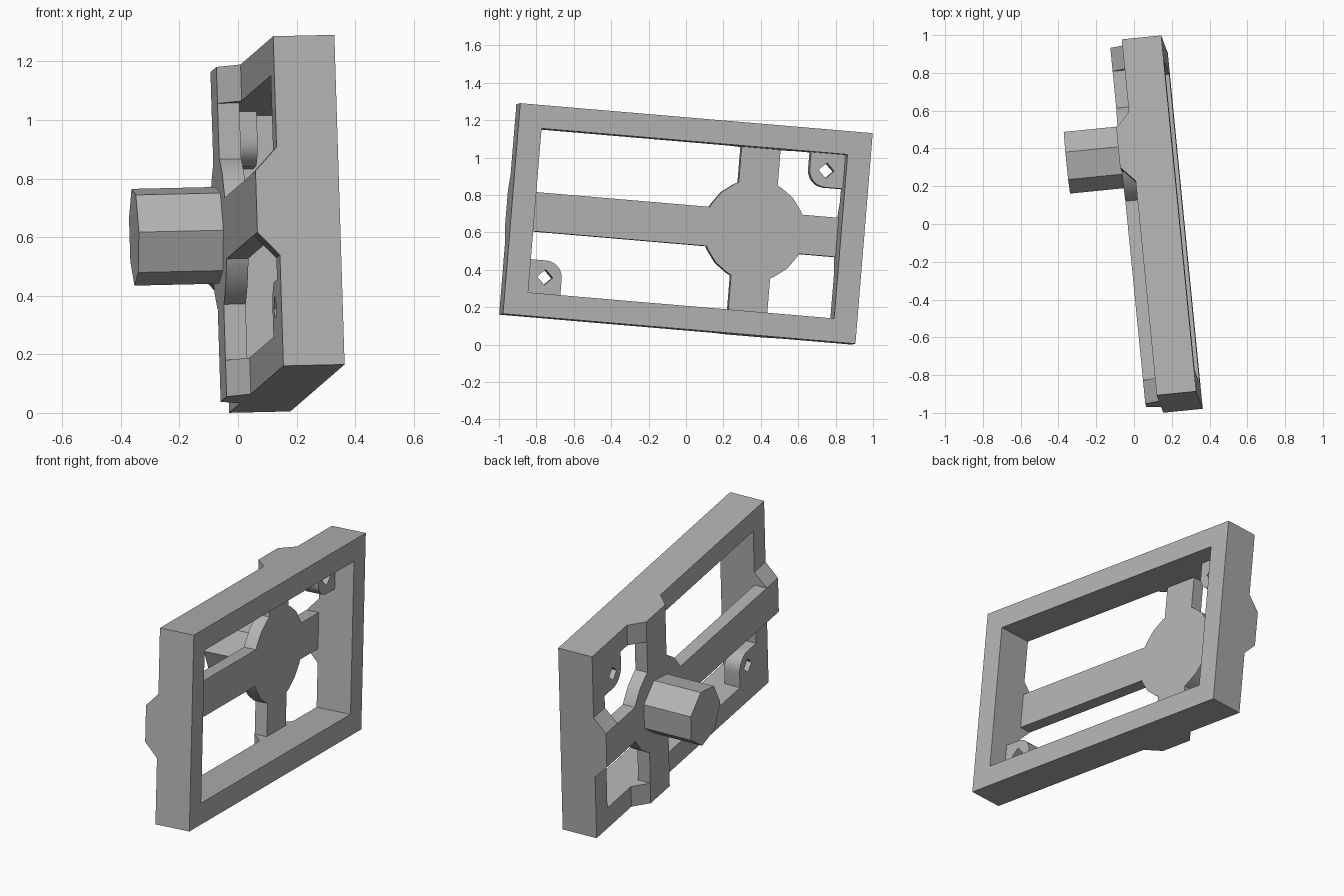
import bpy, bmesh, math
from mathutils import Matrix, Vector

if "Cube" in bpy.data.objects:
    bpy.data.objects.remove(bpy.data.objects["Cube"], do_unlink=True)

# One grey plastic colour
grey = bpy.data.materials.new("plain_grey")
grey.use_nodes = True
COLOUR = (0.45, 0.45, 0.45, 1)
grey.diffuse_color = COLOUR
grey.node_tree.nodes["Principled BSDF"].inputs["Base Color"].default_value = COLOUR

# Tilted frame of the whole part: u = length, v = height, w = thickness
u = Vector((-0.0974, 0.9916, -0.0843)).normalized()
w = u.cross(Vector((-0.031, 0.0824, 0.9961))).normalized()
v = w.cross(u)
TILT = Matrix((u, v, w)).transposed().to_4x4()
TILT.translation = (0.254, 0.01, 0.648)

# Sizes
L, H = 0.95, 0.565            # outer half length, half height
LI, HI = 0.825, 0.44          # opening
BACK, RAISED, PEG_END = -0.21, -0.285, -0.575
HUB, R, ARM, FLARE = 0.38, 0.27, 0.105, 0.185


def prism(name, loops, lo, hi, order="uvw", smooth=False):
    """Extrude outlines (first outer, then holes) from lo to hi along the last axis."""
    bm = bmesh.new()
    for loop in loops:
        ring = [bm.verts.new((x, y, lo)) for x, y in loop]
        for i, vert in enumerate(ring):
            bm.edges.new((ring[i - 1], vert))
    if len(loops) == 1:
        bm.faces.new(bm.verts)
    else:
        bmesh.ops.triangle_fill(bm, edges=bm.edges[:], use_beauty=True)
    out = bmesh.ops.extrude_face_region(bm, geom=bm.faces[:], use_keep_orig=True)
    moved = [g for g in out["geom"] if isinstance(g, bmesh.types.BMVert)]
    bmesh.ops.translate(bm, verts=moved, vec=(0, 0, hi - lo))
    slots = [order.index(axis) for axis in "uvw"]
    for vert in bm.verts:
        vert.co = [vert.co[s] for s in slots]
    bmesh.ops.recalc_face_normals(bm, faces=bm.faces[:])
    mesh = bpy.data.meshes.new(name)
    bm.to_mesh(mesh)
    bm.free()
    mesh.materials.append(grey)
    obj = bpy.data.objects.new(name, mesh)
    bpy.context.collection.objects.link(obj)
    obj.matrix_world = TILT
    if smooth:
        bpy.ops.object.select_all(action="DESELECT")
        obj.select_set(True)
        bpy.context.view_layer.objects.active = obj
        bpy.ops.object.shade_smooth_by_angle(angle=math.radians(25))
    return obj


def rect(a, b):
    return [(-a, -b), (a, -b), (a, b), (-a, b)]


def arc(cx, cy, r, degrees):
    return [(cx + r * math.cos(math.radians(d)), cy + r * math.sin(math.radians(d)))
            for d in degrees]


# Rectangular frame
prism("frame", [rect(L, H), rect(LI, HI)], BACK, 0)

# Round hub with four arms, as a single outline
edge = math.degrees(math.asin(ARM / R))
outline = []
for turn, reach in ((0, LI - HUB), (90, HI), (180, LI + HUB), (270, HI)):
    c, s = math.cos(math.radians(turn)), math.sin(math.radians(turn))
    for side in (-ARM, ARM):
        outline.append((HUB + reach * c - side * s, reach * s + side * c))
    outline += arc(HUB, 0, R, [turn + d for d in (edge, 27, 45, 63, 90 - edge)])
prism("hub_and_arms", [outline], RAISED, BACK, smooth=True)


# Flared feet where the arms cross the rim
def foot(centre):
    return [(centre - FLARE, BACK), (centre + FLARE, BACK),
            (centre + ARM, RAISED), (centre - ARM, RAISED)]


prism("front_foot", [foot(0)], -L, -LI, "vwu")
prism("rear_foot", [foot(0)], LI, L, "vwu")
prism("lower_foot", [foot(HUB)], -H, -HI, "uwv")
prism("upper_foot", [foot(HUB)], HI, H, "uwv")

# Seven-sided peg behind the hub
prism("peg", [arc(HUB, 0, 0.17, [180 + i * 360 / 7 for i in range(7)])], PEG_END, RAISED)

# Screw tabs with square holes in two opposite corners
for name, k in (("upper_tab", 1), ("lower_tab", -1)):
    cu, cv, r = 0.73, 0.348, 0.09
    tab = [(LI, HI), (cu - r, HI)] + arc(cu, cv, r, range(180, 271, 15)) + [(LI, cv - r)]
    hole = arc(cu, cv, 0.042, (0, 90, 180, 270))
    prism(name, [[(k * a, k * b) for a, b in loop] for loop in (tab, hole)],
          BACK, -0.115, smooth=True)
